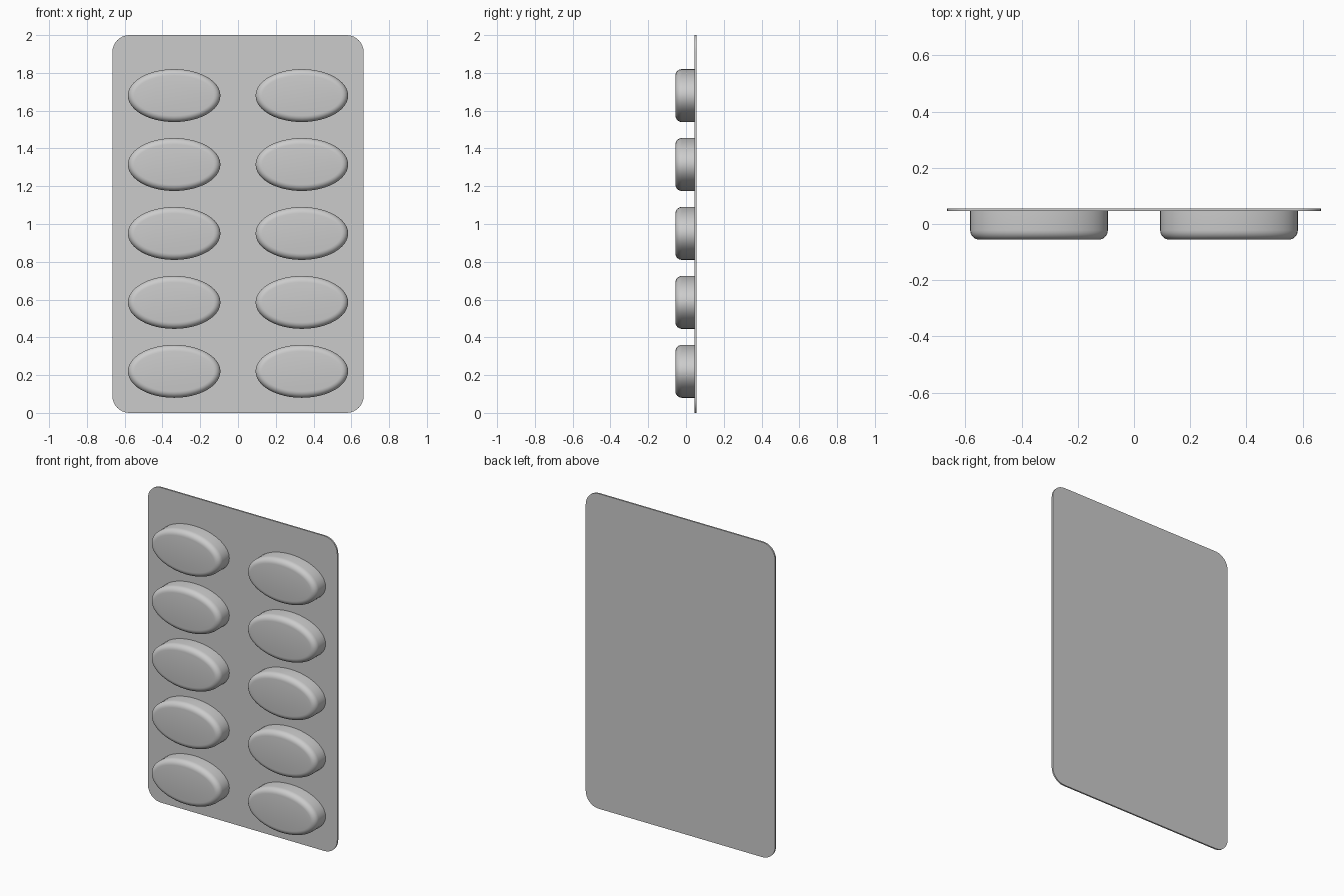
import bpy
import bmesh
from math import cos, sin, pi, radians

old = bpy.data.objects.get("Cube")
if old:
    bpy.data.objects.remove(old, do_unlink=True)

# Single grey foil colour
grey = bpy.data.materials.new("foil_grey")
grey.use_nodes = True
colour = (0.6, 0.6, 0.6, 1)
grey.diffuse_color = colour
grey.node_tree.nodes["Principled BSDF"].inputs["Base Color"].default_value = colour

BACK, SHEET_FRONT, POCKET_FRONT = 0.056, 0.046, -0.056


def ellipse(rx, rz, count=48):
    return [(rx * cos(2 * pi * i / count), rz * sin(2 * pi * i / count)) for i in range(count)]


def rounded_rectangle(half_x, half_z, radius, steps=8):
    points = []
    for quarter, (sx, sz) in enumerate([(1, 1), (-1, 1), (-1, -1), (1, -1)]):
        for i in range(steps + 1):
            a = (quarter + i / steps) * pi / 2
            points.append((sx * (half_x - radius) + radius * cos(a),
                           sz * (half_z - radius) + radius * sin(a)))
    return points


def loft(name, sections, location):
    """Skin matching outlines from back to front and cap both ends."""
    bm = bmesh.new()
    rings = [[bm.verts.new((x, y, z)) for x, z in outline] for y, outline in sections]
    for a, b in zip(rings, rings[1:]):
        for i in range(len(a)):
            j = (i + 1) % len(a)
            bm.faces.new((a[i], a[j], b[j], b[i]))
    bm.faces.new(rings[0])
    bm.faces.new(rings[-1])
    bmesh.ops.recalc_face_normals(bm, faces=bm.faces)
    mesh = bpy.data.meshes.new(name)
    bm.to_mesh(mesh)
    bm.free()
    mesh.materials.append(grey)
    obj = bpy.data.objects.new(name, mesh)
    obj.location = location
    bpy.context.collection.objects.link(obj)
    bpy.ops.object.select_all(action="DESELECT")
    obj.select_set(True)
    bpy.context.view_layer.objects.active = obj
    bpy.ops.object.shade_smooth_by_angle(angle=radians(30))
    return obj


# Backing sheet with rounded corners
outline = rounded_rectangle(0.665, 1.0, 0.09)
loft("backing_sheet", [(BACK, outline), (SHEET_FRONT, outline)], (0, 0, 1))

# Oval pocket: straight wall, then a rounded front rim
RX, RZ, FILLET, STEPS = 0.245, 0.14, 0.034, 6
pocket_sections = [(SHEET_FRONT, ellipse(RX, RZ))]
for i in range(STEPS + 1):
    a = i / STEPS * pi / 2
    inset = FILLET * (1 - cos(a))
    pocket_sections.append((POCKET_FRONT + FILLET * (1 - sin(a)),
                            ellipse(RX - inset, RZ - inset)))

# Two columns of five pockets
for side, x in (("right", -0.338), ("left", 0.338)):
    for row in range(5):
        loft(f"pocket_{side}_{row + 1}", pocket_sections, (x, 0, 0.22 + 0.365 * row))
